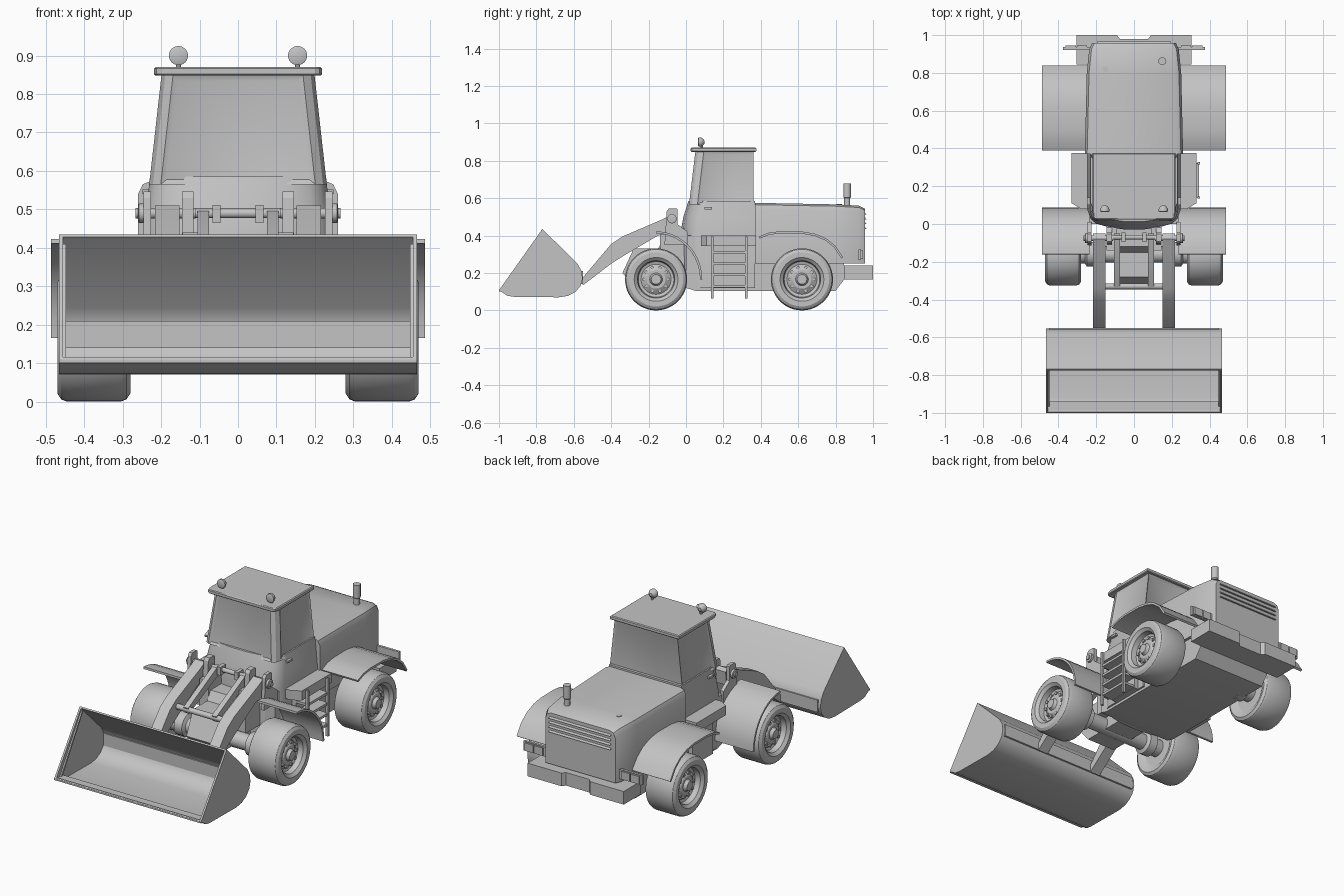
import bpy, bmesh, math
from mathutils import Vector

cube = bpy.data.objects.get("Cube")
if cube:
    bpy.data.objects.remove(cube, do_unlink=True)

GREY = (0.55, 0.55, 0.55, 1)
paint = bpy.data.materials.new("plain grey")
paint.use_nodes = True
paint.diffuse_color = GREY
paint.node_tree.nodes["Principled BSDF"].inputs["Base Color"].default_value = GREY


def loft(name, rings, mirror=False, inset=None):
    """Skin a list of point rings, cap both ends, optionally inset chosen faces."""
    bm = bmesh.new()
    rows = [[bm.verts.new(p) for p in ring] for ring in rings]
    n = len(rows[0])
    for a, b in zip(rows, rows[1:]):
        for i in range(n):
            j = (i + 1) % n
            bm.faces.new((a[i], a[j], b[j], b[i]))
    bm.faces.new(rows[0])
    bm.faces.new(rows[-1])
    bmesh.ops.recalc_face_normals(bm, faces=bm.faces)
    if inset:
        picked = [f for f in bm.faces if inset(f)]
        bmesh.ops.inset_individual(bm, faces=picked, thickness=0.02, depth=-0.008)
    me = bpy.data.meshes.new(name)
    bm.to_mesh(me)
    bm.free()
    me.materials.append(paint)
    me.shade_smooth()
    me.set_sharp_from_angle(angle=math.radians(30))
    ob = bpy.data.objects.new(name, me)
    bpy.context.scene.collection.objects.link(ob)
    if mirror:
        ob.modifiers.new("mirror", 'MIRROR').use_mirror_merge = False
    return ob


def extrude(name, pts, axis, a, b, mirror=False):
    place = {'x': lambda u, v, t: (t, u, v),
             'y': lambda u, v, t: (u, t, v),
             'z': lambda u, v, t: (u, v, t)}[axis]
    return loft(name, [[place(u, v, t) for u, v in pts] for t in (a, b)], mirror)


def box(name, x, y, z, mirror=False):
    pts = [(y[0], z[0]), (y[1], z[0]), (y[1], z[1]), (y[0], z[1])]
    return extrude(name, pts, 'x', x[0], x[1], mirror)


def lathe(name, origin, axis, profile, n=16, mirror=False):
    """Profile is (distance along axis, radius)."""
    axis = Vector(axis).normalized()
    u = axis.orthogonal().normalized()
    v = axis.cross(u)
    turn = [2 * math.pi * i / n for i in range(n)]
    return loft(name, [[Vector(origin) + axis * d + (u * math.cos(t) + v * math.sin(t)) * r
                        for t in turn] for d, r in profile], mirror)


def tube(name, p, q, r, n=16, mirror=False):
    axis = Vector(q) - Vector(p)
    return lathe(name, p, axis, [(0, r), (axis.length, r)], n, mirror)


def sheet(path, t):
    """Closed outline of a bent plate of thickness t."""
    pts = [Vector(p) for p in path]
    inner = []
    for i, p in enumerate(pts):
        d = (pts[min(i + 1, len(pts) - 1)] - pts[max(i - 1, 0)]).normalized()
        inner.append(p + Vector((-d.y, d.x)) * t)
    return [tuple(p) for p in pts + inner[::-1]]


def both(half):
    """Complete a half outline by reflecting it in x."""
    return half + [(-p[0],) + tuple(p[1:]) for p in half[::-1]]


# Wheels with rims, hubs and bolts
AXLE = 0.166
TYRE = [(.30, .10), (.285, .125), (.28, .145), (.29, .16), (.305, AXLE), (.445, AXLE),
        (.46, .16), (.47, .145), (.47, .117), (.462, .108), (.455, .1), (.425, .095),
        (.42, .08), (.44, .05), (.44, .034), (.445, .03), (.458, .026), (.458, .015)]
for end, y in (("front", -.16), ("rear", .62)):
    lathe(end + "_wheel", (0, y, AXLE), (1, 0, 0), TYRE, 48, True)
    lathe(end + "_axle", (0, y, AXLE), (1, 0, 0),
          [(0, .045), (.19, .045), (.2, .065), (.25, .065), (.26, .05), (.32, .05)], 20, True)
    for k in range(10):
        a = 2 * math.pi * k / 10
        by, bz = y + .066 * math.cos(a), AXLE + .066 * math.sin(a)
        tube(end + "_wheel_bolt", (.415, by, bz), (.44, by, bz), .009, 8, True)

# Fenders
arc = [(-.16 + .247 * math.sin(a), AXLE + .257 * math.cos(a))
       for a in (math.pi / 2 * k / 10 for k in range(11))]
extrude("front_fender", sheet(arc, -.012), 'x', .235, .487, True)
rear_path = [(.39, .395), (.44, .415), (.5, .423), (.62, .422), (.69, .41),
             (.75, .385), (.8, .345), (.84, .285)]
extrude("rear_fender", sheet(rear_path, -.012), 'x', .23, .487, True)

# Chassis and front frame
extrude("chassis", [(0, .12), (.05, .105), (.8, .105), (.845, .165), (.845, .4), (0, .4)],
        'x', -.235, .235)
extrude("front_frame", [(-.34, .2), (-.28, .13), (.02, .13), (.02, .38), (-.12, .38),
                        (-.15, .33), (-.28, .33)], 'x', -.09, .09)
box("arm_support", (.09, .145), (-.14, .02), (.2, .44), True)

# Engine hood, tapering to the back
hood = []
for y, w, top in ((.37, .26, .575), (.8, .25, .567), (.925, .237, .56), (.958, .222, .543)):
    hood.append([(x, y, z) for x, z in both([(w, .25), (w, top - .035), (w - .012, top - .01),
                                            (w - .035, top)])])
loft("engine_hood", hood)
for k in range(4):
    z = .435 + .026 * k
    extrude("grille_louver", [(.95, z), (.966, z), (.95, z + .018)], 'x', -.195, .195)
lathe("exhaust_pipe", (.15, .862, .54), (0, 0, 1), [(0, .016), (.06, .016), (.065, .021), (.138, .021)])
tube("fuel_cap", (-.15, .82, .55), (-.15, .82, .568), .015)

# Rear bumper and tail lights
extrude("rear_bumper", both([(.305, .845), (.305, 1.0), (.09, 1.0), (.075, .98)]),
        'z', .165, .24)
box("tail_light_bracket", (.2, .375), (.922, .936), (.27, .325), True)
for x in (.275, .335):
    box("tail_light", (x - .027, x + .027), (.93, .945), (.275, .32), True)

# Cab base with a bowed front
base = []
for z, w, f in ((.12, .245, -.02), (.42, .245, -.03), (.5, .238, -.015), (.585, .229, .012)):
    half = [(w, .37), (w, f + .1), (w - .015, f + .06), (w - .045, f + .032),
            (.13, f + .012), (.05, f + .001)]
    base.append([(x, y, z) for x, y in both(half)])
loft("cab_base", base)

# Cab with recessed windows
cab = []
for z, w, f in ((.565, .231, .016), (.85, .199, .05)):
    half = [(w, .362), (w, f + .045), (w - .01, f + .015), (w - .03, f)]
    cab.append([(x, y, z) for x, y in both(half)])
loft("cab", cab, inset=lambda f: abs(f.normal.z) < .5 and f.calc_area() > .05)
roof = []
for z, g in ((.848, .004), (.852, 0), (.866, 0), (.87, .005)):
    half = [(.219 - g, .376 - g), (.219 - g, .06), (.212 - g, .032 + g), (.2, .025 + g)]
    roof.append([(x, y, z) for x, y in both(half)])
loft("roof", roof)
box("door_handle", (.22, .248), (.1, .14), (.54, .552), True)

# Roof lamps
tube("lamp_stem", (.155, .085, .86), (.155, .085, .885), .007, 10, True)
lathe("roof_lamp", (.155, .064, .9), (0, 1, 0),
      [(0, .018), (.003, .025), (.015, .025), (.026, .019), (.034, .009)], 20, True)

# Side platforms and ladder
extrude("side_platform", [(.22, .08), (.28, .08), (.33, .11), (.33, .375), (.22, .375)],
        'z', .345, .4, True)
box("ladder_back", (.22, .27), (.14, .325), (.12, .35), True)
for y in (.14, .322):
    box("ladder_rail", (.335, .35), (y - .006, y + .006), (.065, .395))
for z in (.13, .19, .25, .31):
    box("ladder_rung", (.255, .345), (.14, .322), (z - .007, z + .007))

# Loader arms, towers and pins
extrude("loader_arm", [(-.05, .5), (-.08, .51), (-.13, .485), (-.34, .395), (-.4, .355),
                       (-.565, .16), (-.55, .135), (-.4, .25), (-.32, .3), (-.15, .4),
                       (-.06, .42)], 'x', .152, .216, True)
tower = [(-.115, .35), (.01, .35), (.01, .42), (-.045, .46), (-.045, .54), (-.052, .546),
         (-.092, .546), (-.103, .53)]
extrude("inner_tower", tower, 'x', .116, .146, True)
extrude("outer_tower", tower, 'x', .226, .246, True)
tube("arm_pin", (.11, -.075, .49), (.267, -.075, .49), .014, 16, True)
lathe("arm_pin_cap", (.246, -.075, .49), (1, 0, 0), [(0, .025), (.012, .025), (.014, .02)], 16, True)

# Tilt linkage between the arms
tube("upper_cross_tube", (-.12, -.07, .49), (.12, -.07, .49), .013)
tube("lower_cross_tube", (-.17, -.33, .35), (.17, -.33, .35), .016)
box("tube_clevis", (.045, .066), (-.095, -.045), (.465, .512), True)
extrude("tilt_link", [(-.05, .5), (-.09, .495), (-.345, .365), (-.335, .33), (-.06, .455)],
        'x', .075, .105, True)

# Bucket shell, side plates and back strip
shell = [(-1, .108), (-.955, .078), (-.92, .073), (-.68, .07), (-.63, .078), (-.59, .1),
         (-.563, .132), (-.553, .17), (-.558, .21), (-.58, .25), (-.768, .435)]
extrude("bucket_shell", sheet(shell, .009), 'x', -.465, .465)
extrude("bucket_side", shell, 'x', .455, .466, True)
box("bucket_cutting_edge", (-.466, .466), (-1.0, -.94), (.1, .11))
extrude("bucket_edge_rib", [(-.775, .41), (-.765, .41), (-.95, .11), (-.965, .11)],
        'x', .447, .457, True)
box("bucket_back_strip", (-.45, .45), (-.575, -.55), (.14, .21))
